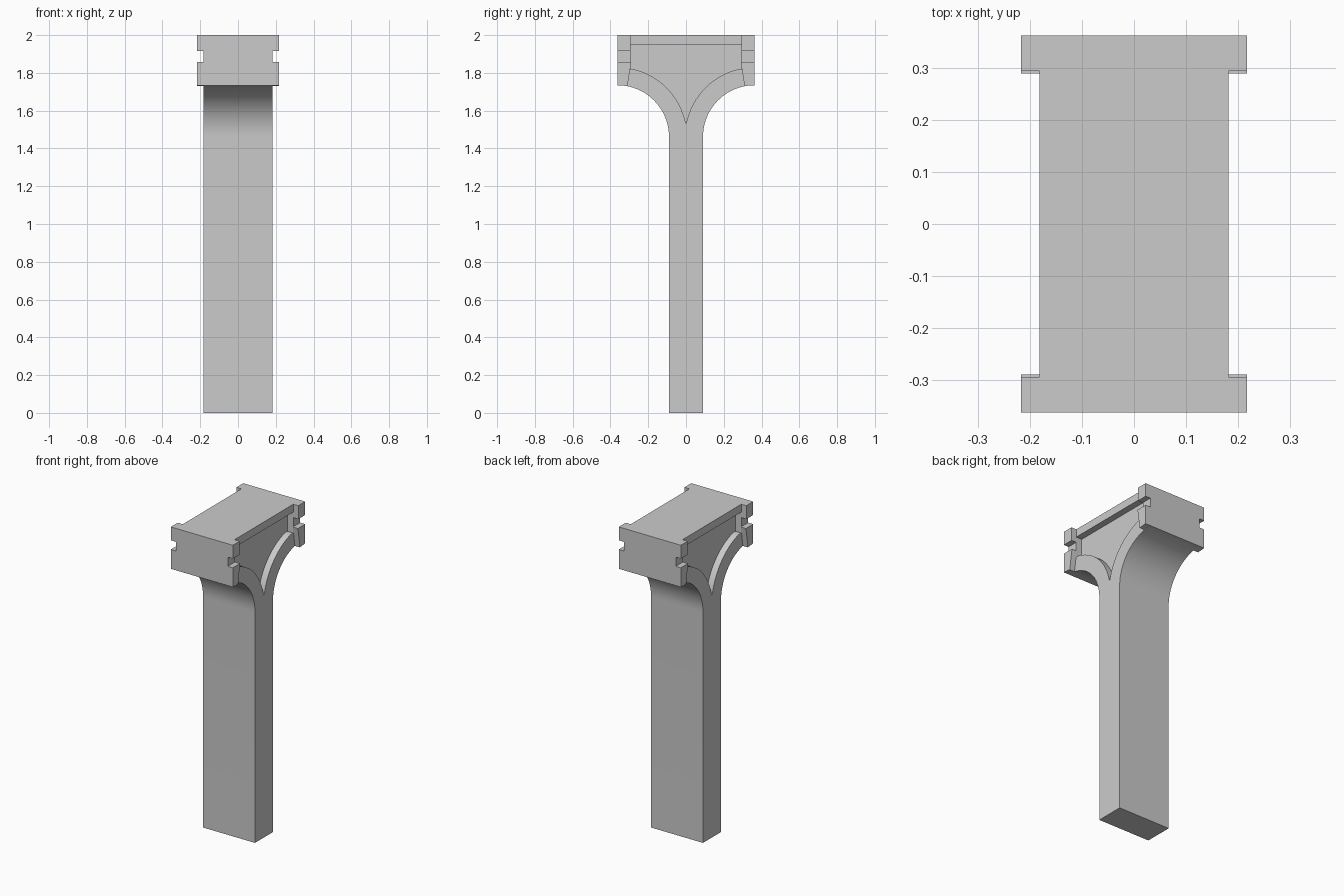
import bpy, bmesh
from math import cos, sin, pi, radians

if "Cube" in bpy.data.objects:
    bpy.data.objects.remove(bpy.data.objects["Cube"])

HALF_X, LUG_X, PANEL_X = 0.182, 0.2175, 0.141   # shaft side, lug side, recessed panel
HALF_Y, STEM_Y = 0.3625, 0.09
CZ = 1.462                                      # height of the flare arc centres
R_OUT, R_IN = HALF_Y - STEM_Y, 0.3675


def arc(r, a0, a1, n):
    """Points (y, z) on an arc about the +y flare centre; 0 faces the stem, pi/2 is up."""
    return [(HALF_Y - r * cos(a0 + (a1 - a0) * i / n),
             CZ + r * sin(a0 + (a1 - a0) * i / n)) for i in range(n + 1)]


def mirrored(half):
    """Close a +y half outline with its reflection, merging points on y = 0."""
    return half + [(-y, z) for y, z in reversed(half) if abs(y) > 1e-4]


def prism(name, outline, x0, x1):
    """Extrude a (y, z) outline between two x positions."""
    bm = bmesh.new()
    face = bm.faces.new([bm.verts.new((x0, y, z)) for y, z in outline])
    ext = bmesh.ops.extrude_face_region(bm, geom=[face])
    verts = [v for v in ext["geom"] if isinstance(v, bmesh.types.BMVert)]
    bmesh.ops.translate(bm, verts=verts, vec=(x1 - x0, 0, 0))
    bmesh.ops.recalc_face_normals(bm, faces=bm.faces)
    mesh = bpy.data.meshes.new(name)
    bm.to_mesh(mesh)
    bm.free()
    obj = bpy.data.objects.new(name, mesh)
    bpy.context.collection.objects.link(obj)
    return obj


def smooth(obj):
    bpy.ops.object.select_all(action='DESELECT')
    obj.select_set(True)
    bpy.context.view_layer.objects.active = obj
    bpy.ops.object.shade_smooth_by_angle(angle=radians(30))


# Pillar: straight stem flaring into a wide head
body_half = [(STEM_Y, 0)] + arc(R_OUT, 0, pi / 2, 20) + [(HALF_Y, 2)]
pillar = prism("pillar", mirrored(body_half), -HALF_X, HALF_X)

# Recessed panels on both sides of the head, with pointed arch bottom
inner = [p for p in arc(R_IN, 0.18, 1.40, 16)]
inner = [(0, 1.53)] + [p for p in inner if 0.003 < p[0] < 0.292] + [(0.295, 1.817), (0.295, 1.95)]
for s in (-1, 1):
    cutter = prism("recess_cutter", mirrored(inner), s * PANEL_X, s * 0.3)
    cutter.hide_render = True
    mod = pillar.modifiers.new("recess", 'BOOLEAN')
    mod.operation, mod.solver, mod.object = 'DIFFERENCE', 'EXACT', cutter
    bpy.context.view_layer.objects.active = pillar
    bpy.ops.object.modifier_apply(modifier=mod.name)
    bpy.data.objects.remove(cutter)
smooth(pillar)

# Corner lugs: upper and lower block at each corner with a slot between them
upper = [(0.294, 1.915), (HALF_Y, 1.915), (HALF_Y, 2), (0.294, 2)]
lower = arc(R_OUT, 1.377, pi / 2, 4) + [(HALF_Y, 1.857), (0.29, 1.857)]
for sx, side in ((-1, "left"), (1, "right")):
    for sy, end in ((-1, "front"), (1, "back")):
        for part, shape in (("upper", upper), ("lower", lower)):
            lug = prism(f"{part}_lug_{end}_{side}", [(sy * y, z) for y, z in shape],
                        sx * HALF_X, sx * LUG_X)
            smooth(lug)
